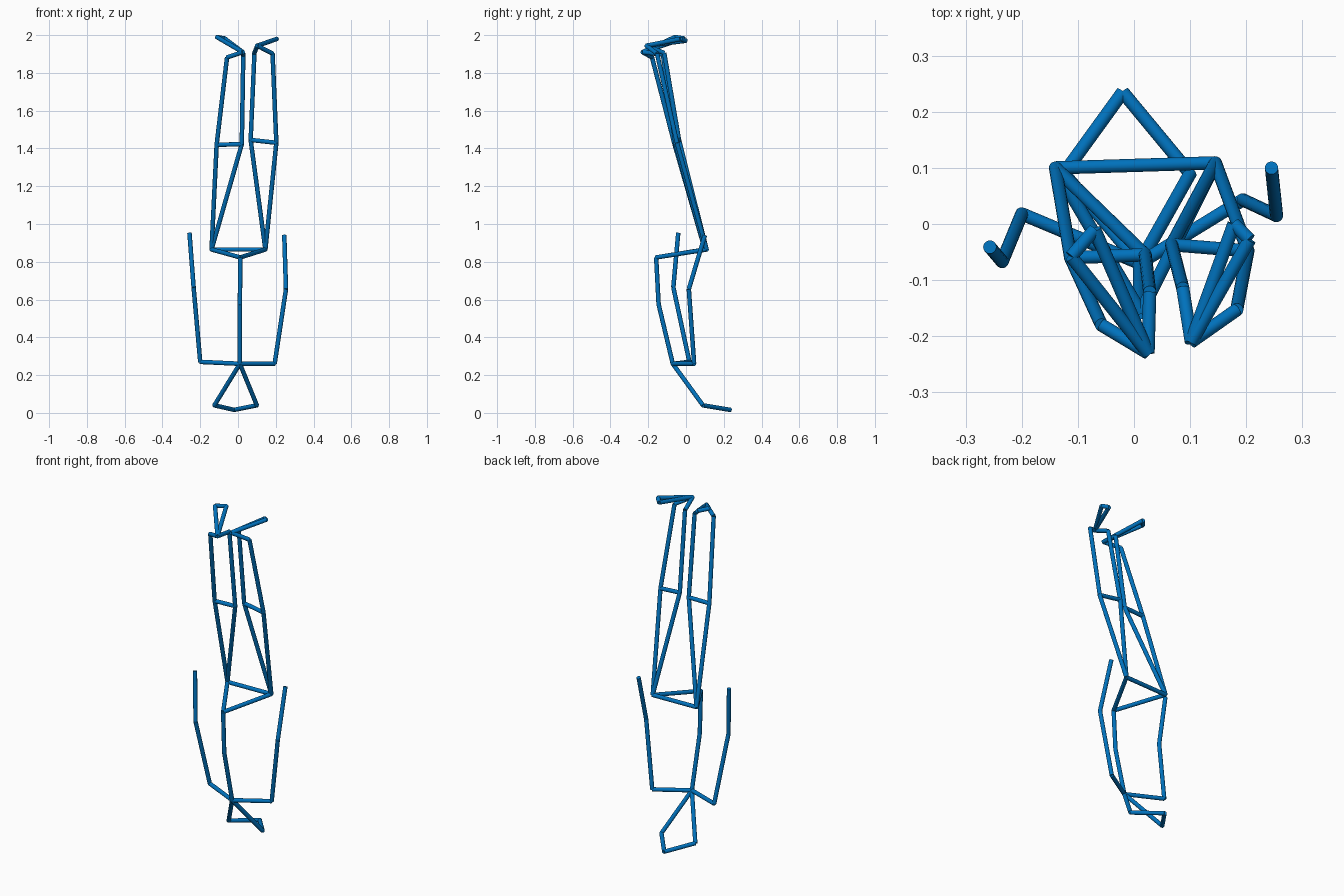
import bpy
import bmesh
import math
from mathutils import Vector, Matrix

cube = bpy.data.objects.get("Cube")
if cube:
    bpy.data.objects.remove(cube, do_unlink=True)

RADIUS = 0.0118
SIDES = 20

blue = bpy.data.materials.new("blue")
blue.diffuse_color = (0.0, 0.168, 0.509, 1.0)
blue.use_nodes = True
bsdf = blue.node_tree.nodes["Principled BSDF"]
bsdf.inputs["Base Color"].default_value = (0.0, 0.168, 0.509, 1.0)

# Joint positions of the upside-down stick figure
J = {
    "neck": (0.01, -0.07, 0.26),
    "head_r": (-0.125, 0.09, 0.04),
    "head_l": (0.10, 0.09, 0.04),
    "head_top": (-0.02, 0.235, 0.016),
    "shoulder_r": (-0.20, 0.018, 0.27),
    "elbow_r": (-0.235, -0.067, 0.665),
    "wrist_r": (-0.257, -0.041, 0.953),
    "shoulder_l": (0.194, 0.043, 0.26),
    "elbow_l": (0.254, 0.015, 0.655),
    "wrist_l": (0.245, 0.10, 0.94),
    "spine": (0.01, -0.145, 0.575),
    "pelvis": (0.012, -0.158, 0.823),
    "hip_r": (-0.14, 0.10, 0.865),
    "hip_l": (0.145, 0.109, 0.865),
    "knee_out_r": (-0.113, -0.06, 1.42),
    "knee_in_r": (0.02, -0.055, 1.422),
    "ankle_out_r": (-0.058, -0.18, 1.882),
    "ankle_in_r": (0.028, -0.122, 1.897),
    "heel_r": (0.025, -0.23, 1.91),
    "toe_out_r": (-0.112, -0.058, 1.99),
    "toe_in_r": (-0.07, -0.01, 1.982),
    "knee_out_l": (0.203, -0.048, 1.43),
    "knee_in_l": (0.067, -0.037, 1.445),
    "ankle_out_l": (0.183, -0.153, 1.902),
    "ankle_in_l": (0.087, -0.115, 1.905),
    "heel_l": (0.102, -0.21, 1.944),
    "toe_out_l": (0.206, -0.028, 1.98),
    "toe_in_l": (0.178, 0.0, 1.97),
}


def add_bar(bm, a, b):
    """Add one capped round bar between two joints."""
    a, b = Vector(J[a]), Vector(J[b])
    axis = b - a
    turn = Vector((0, 0, 1)).rotation_difference(axis).to_matrix().to_4x4()
    bmesh.ops.create_cone(
        bm, cap_ends=True, segments=SIDES, radius1=RADIUS, radius2=RADIUS,
        depth=axis.length, matrix=Matrix.Translation((a + b) / 2) @ turn)


def make_part(name, *paths):
    """Build an object from chains of joint names."""
    bm = bmesh.new()
    for path in paths:
        names = path.split()
        for a, b in zip(names, names[1:]):
            add_bar(bm, a, b)
    mesh = bpy.data.meshes.new(name)
    bm.to_mesh(mesh)
    bm.free()
    mesh.materials.append(blue)
    obj = bpy.data.objects.new(name, mesh)
    bpy.context.collection.objects.link(obj)
    bpy.ops.object.select_all(action="DESELECT")
    obj.select_set(True)
    bpy.context.view_layer.objects.active = obj
    bpy.ops.object.shade_smooth_by_angle(angle=math.radians(40))


# Head, spine and pelvis
make_part("head", "neck head_r head_top head_l neck")
make_part("spine", "neck spine pelvis")
make_part("pelvis", "pelvis hip_r hip_l pelvis")

# Arms, legs and feet for each side
for s, side in (("r", "right"), ("l", "left")):
    make_part(side + "_arm", f"neck shoulder_{s} elbow_{s} wrist_{s}")
    make_part(side + "_thigh", f"hip_{s} knee_out_{s} knee_in_{s} hip_{s}")
    make_part(side + "_shin",
              f"knee_out_{s} ankle_out_{s} heel_{s} ankle_in_{s} knee_in_{s}")
    make_part(side + "_foot", f"heel_{s} toe_out_{s} toe_in_{s} heel_{s}")
